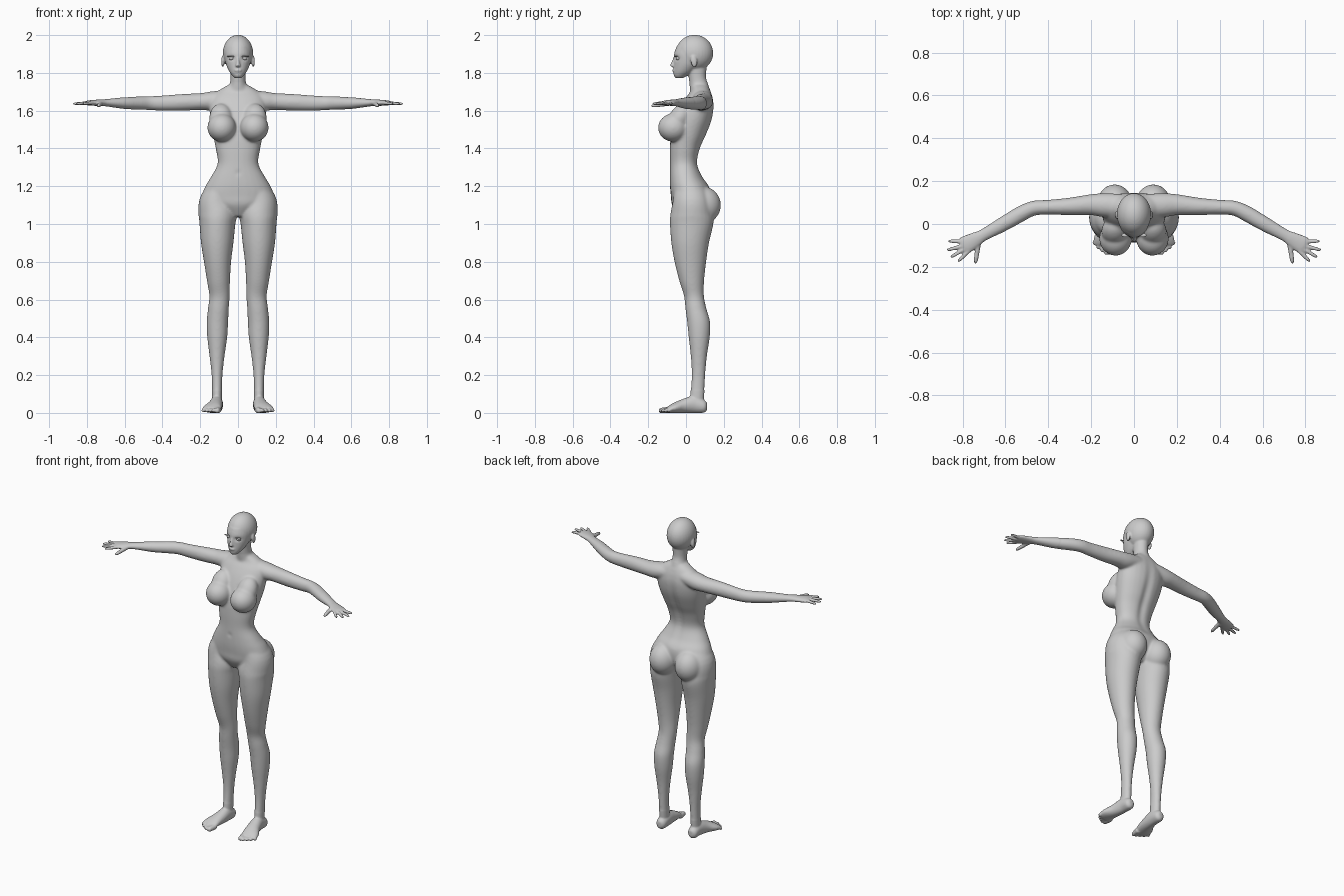
import bpy, bmesh, math
from mathutils import Vector, Matrix

bm = bmesh.new()
Y, Z = Vector((0, 1, 0)), Vector((0, 0, 1))


def spline(keys, steps):
    """Catmull-Rom interpolation through key sections."""
    out = []
    for i in range(len(keys) - 1):
        p = [keys[max(0, min(len(keys) - 1, i + k))] for k in (-1, 0, 1, 2)]
        for s in range(steps):
            t = s / steps
            out.append([0.5 * (2 * b + (c - a) * t + (2 * a - 5 * b + 4 * c - d) * t * t
                               + (3 * b - a - 3 * c + d) * t ** 3) for a, b, c, d in zip(*p)])
    return out + [list(keys[-1])]


def loft(keys, v, power=2.0, steps=5, n=28):
    """Skin of rounded sections (x, y, z, half width, half depth along v)."""
    secs = spline(keys, steps)
    rings = []
    for i, s in enumerate(secs):
        a, b = secs[max(0, i - 1)], secs[min(len(secs) - 1, i + 1)]
        u = v.cross(Vector(b[:3]) - Vector(a[:3])).normalized()
        ring = []
        for k in range(n):
            c, d = math.cos(math.tau * k / n), math.sin(math.tau * k / n)
            cu = math.copysign(abs(c) ** (2 / power), c) * s[3]
            dv = math.copysign(abs(d) ** (2 / power), d) * s[4]
            ring.append(bm.verts.new(Vector(s[:3]) + u * cu + v * dv))
        rings.append(ring)
    for r, q in zip(rings, rings[1:]):
        for k in range(n):
            bm.faces.new((r[k], r[(k + 1) % n], q[(k + 1) % n], q[k]))
    bm.faces.new(rings[0][::-1])
    bm.faces.new(rings[-1])


def ball(c, r, tilt=0.0):
    m = Matrix.Translation(c) @ Matrix.Rotation(tilt, 4, 'X') @ Matrix.Diagonal((*r, 1))
    bmesh.ops.create_uvsphere(bm, u_segments=32, v_segments=20, radius=1, matrix=m)


def digit(a, b, r):
    """Finger or toe with rounded tip."""
    a, b = Vector(a), Vector(b)
    loft([(*a.lerp(b, t), r * f, r * f) for t, f in
          ((0, 1.1), (0.5, 1.0), (0.85, 0.85), (1, 0.4))], Z, n=12)


# leg
loft([(.09, .02, 1.2, .06, .08), (.115, .03, 1.12, .09, .10), (.108, .03, 1.05, .101, .113),
      (.109, .03, 1.0, .095, .115), (.11, .022, .9, .086, .1), (.108, .023, .8, .072, .084),
      (.103, .03, .7, .061, .066), (.098, .042, .62, .054, .053), (.104, .053, .55, .055, .056),
      (.109, .067, .48, .057, .061), (.11, .07, .4, .053, .056), (.111, .068, .3, .040, .043),
      (.111, .066, .2, .029, .036), (.111, .06, .1, .026, .037), (.111, .055, .04, .026, .037)], Y)
# foot and toes
loft([(.112, .112, .035, .013, .018), (.112, .095, .035, .03, .034), (.113, .04, .045, .034, .045),
      (.122, -.02, .036, .04, .036), (.137, -.07, .025, .05, .025),
      (.142, -.10, .016, .047, .015)], Z)
for i in range(5):
    x = .104 + .019 * i
    digit((x, -.085, .016), (x + .008, -.144 + .003 * i * i - .004 * (i == 1), .012),
          .016 if i == 0 else .0105)
# buttock and breast
ball((.09, .09, 1.1), (.084, .095, .098))
ball((.086, -.067, 1.51), (.076, .081, .075))
ball((.09, -.035, 1.56), (.062, .055, .085), -.55)
# arm and palm
loft([(.06, .085, 1.665, .055, .045), (.14, .088, 1.652, .056, .05), (.20, .09, 1.648, .049, .045),
      (.30, .082, 1.644, .041, .044), (.40, .078, 1.64, .035, .040), (.47, .073, 1.64, .035, .037),
      (.53, .046, 1.64, .037, .035), (.60, .005, 1.64, .035, .031), (.70, -.05, 1.642, .028, .019),
      (.735, -.07, 1.642, .034, .017), (.785, -.097, 1.641, .042, .014),
      (.803, -.106, 1.64, .035, .010)], Z)
# fingers and thumb
for a, b in (((.772, -.127), (.822, -.176)), ((.79, -.117), (.857, -.156)),
             ((.795, -.102), (.874, -.122)), ((.79, -.082), (.868, -.08))):
    digit((*a, 1.641), (*b, 1.636), .009)
digit((.725, -.085, 1.638), (.74, -.185, 1.625), .0115)
# ear
ball((.081, .042, 1.86), (.008, .017, .031), .15)

# mirror every paired part
copy = bmesh.ops.duplicate(bm, geom=bm.verts[:] + bm.edges[:] + bm.faces[:])['geom']
bmesh.ops.scale(bm, vec=(-1, 1, 1), verts=[g for g in copy if isinstance(g, bmesh.types.BMVert)])

# torso from (z, front, back, half width)
trunk = [(1.04, -.04, .08, .04), (1.10, -.074, .12, .15), (1.15, -.08, .13, .187),
         (1.20, -.085, .122, .173), (1.25, -.086, .088, .143), (1.32, -.085, .062, .108),
         (1.40, -.085, .077, .118), (1.47, -.08, .108, .132), (1.55, -.06, .138, .146),
         (1.62, -.03, .148, .15), (1.67, .0, .142, .14), (1.705, .025, .13, .105),
         (1.735, .03, .115, .055)]
loft([(0, (f + b) / 2, z, w, (b - f) / 2) for z, f, b, w in trunk], Y, 2.2)
# neck, face and cranium
loft([(0, .078, 1.69, .07, .055), (0, .068, 1.74, .045, .05), (0, .06, 1.78, .040, .046),
      (0, .058, 1.86, .045, .055)], Y)
loft([(0, -.035, 1.772, .016, .018), (0, -.028, 1.785, .030, .036), (0, -.01, 1.81, .048, .056),
      (0, .01, 1.85, .065, .074), (0, .025, 1.90, .073, .088), (0, .035, 1.94, .068, .085)], Y)
ball((0, .045, 1.905), (.08, .099, .096))
# nose and lips
loft([(0, -.058, 1.888, .006, .006), (0, -.066, 1.86, .008, .010), (0, -.072, 1.838, .013, .012),
      (0, -.064, 1.83, .009, .006)], Y, n=12)
ball((0, -.062, 1.813), (.02, .011, .009))

bmesh.ops.recalc_face_normals(bm, faces=bm.faces[:])
mesh = bpy.data.meshes.new("body")
bm.to_mesh(mesh)
bm.free()
body = bpy.data.objects.new("body", mesh)
bpy.context.collection.objects.link(body)

# fuse all parts into one skin
rm = body.modifiers.new("fuse", 'REMESH')
rm.mode, rm.voxel_size = 'VOXEL', .0052
sm = body.modifiers.new("soften", 'SMOOTH')
sm.factor, sm.iterations = .5, 3
dg = bpy.context.evaluated_depsgraph_get()
skin = bpy.data.meshes.new_from_object(body.evaluated_get(dg))
body.modifiers.clear()
body.data = skin


def bump(d, w):
    return math.exp(-(d / w) ** 2)


# spine groove, eye sockets, navel and flat soles
blend = body.vertex_groups.new(name="blend")
soft = []
for v in skin.vertices:
    x, y, z = v.co
    if y > .03 and 1.2 < z < 1.7:
        v.co.y -= .012 * bump(x, .022) * bump(z - 1.45, .17)
    if y < -.02 and z > 1.8:
        v.co.y += .010 * bump(abs(x) - .034, .016) * bump(z - 1.878, .012)
    if y < -.04 and 1.2 < z < 1.35:
        v.co.y += .008 * bump(x, .008) * bump(z - 1.27, .01)
    v.co.z = max(z, 0)
    if abs(x) < .6 and .12 < z < 1.76:
        soft.append(v.index)
blend.add(soft, 1.0, 'REPLACE')
sm = body.modifiers.new("blend_joints", 'SMOOTH')
sm.factor, sm.iterations, sm.vertex_group = .5, 22, "blend"
skin.shade_smooth()

# eyes and upper lashes
for side, s in (("left", 1), ("right", -1)):
    for part, c, r in (("eye", (.034, -.040, 1.877), (.015, .014, .011)),
                       ("eyelash", (.038, -.052, 1.887), (.021, .009, .003))):
        bm = bmesh.new()
        ball((c[0] * s, c[1], c[2]), r)
        me = bpy.data.meshes.new(f"{side}_{part}")
        bm.to_mesh(me)
        bm.free()
        me.shade_smooth()
        bpy.context.collection.objects.link(bpy.data.objects.new(f"{side}_{part}", me))
